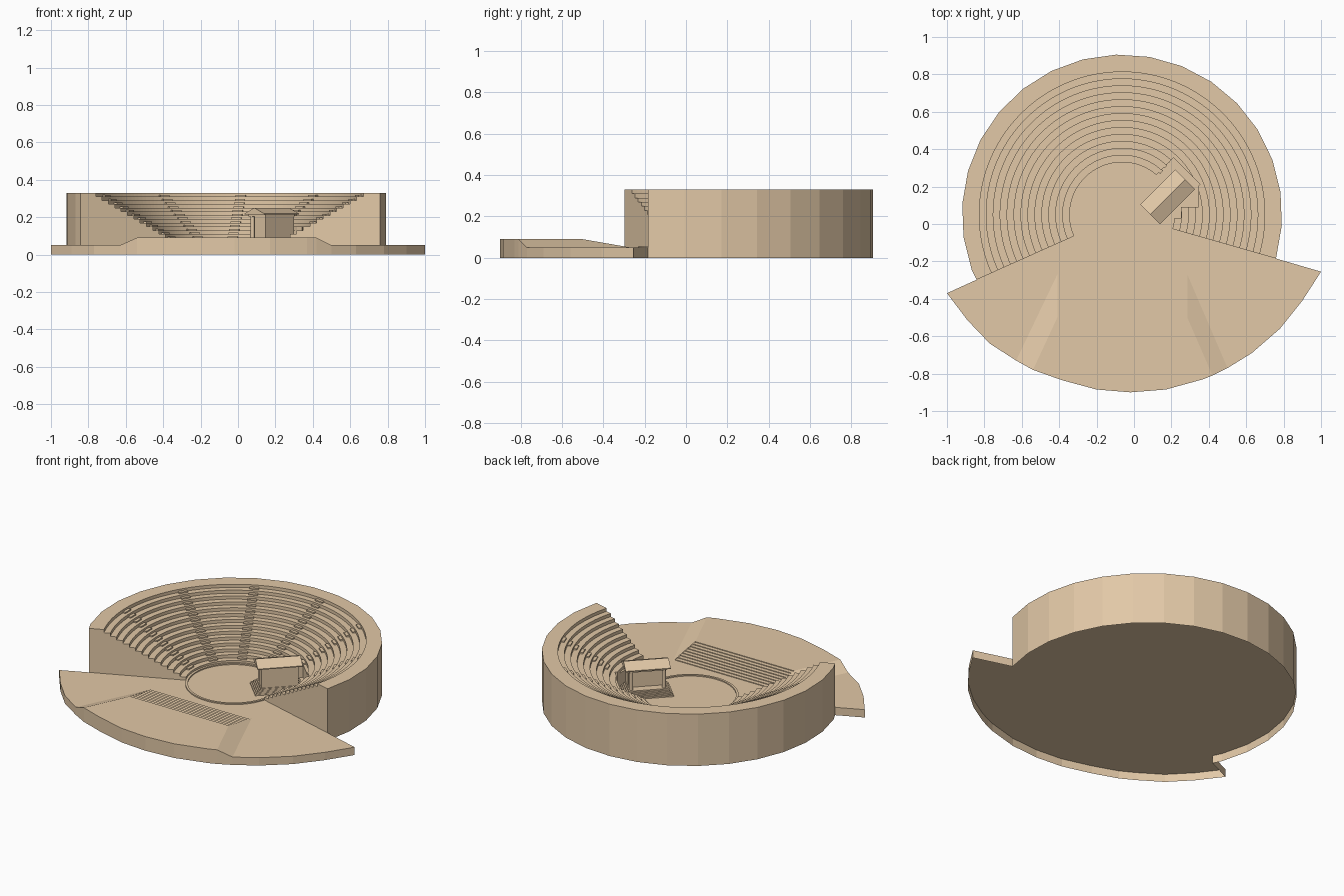
import bpy, bmesh, math
from mathutils import Matrix, Vector

if "Cube" in bpy.data.objects:
    bpy.data.objects.remove(bpy.data.objects["Cube"])

stone = bpy.data.materials.new("sandstone")
stone.diffuse_color = (0.76, 0.58, 0.385, 1)
stone.use_nodes = True
stone.node_tree.nodes["Principled BSDF"].inputs["Base Color"].default_value = stone.diffuse_color

CX, CY = -0.064, 0.05            # centre of the seating bowl
A0, SWEEP = -15.9, 220           # start angle and sweep of the seating
R_IN, R_OUT, R_TOP = 0.28, 0.856, 0.763
FLOOR, RIM, ROWS = 0.05, 0.33, 14
TREAD = (R_TOP - R_IN) / (ROWS - 1)
RISE = (RIM - FLOOR) / ROWS


def finish(name, bm, recalc=True):
    if recalc:
        bmesh.ops.recalc_face_normals(bm, faces=bm.faces)
    me = bpy.data.meshes.new(name)
    bm.to_mesh(me)
    bm.free()
    me.materials.append(stone)
    ob = bpy.data.objects.new(name, me)
    bpy.context.collection.objects.link(ob)
    return ob


def add_box(bm, x, y, z, m=Matrix()):
    """Box from (min, max) ranges, moved by matrix m."""
    size = Matrix.Diagonal((x[1] - x[0], y[1] - y[0], z[1] - z[0], 1))
    mid = Matrix.Translation(((x[0] + x[1]) / 2, (y[0] + y[1]) / 2, (z[0] + z[1]) / 2))
    bmesh.ops.create_cube(bm, size=1, matrix=m @ mid @ size)


def boxes(name, items, m=Matrix()):
    bm = bmesh.new()
    for b in items:
        add_box(bm, *b, m)
    return finish(name, bm)


def polar(r, deg):
    a = math.radians(deg)
    return CX + r * math.cos(a), CY + r * math.sin(a)


def outer_radius(off):
    """Radius of the 30-sided outer wall at an angle from the start."""
    return R_OUT * math.cos(math.radians(6)) / math.cos(math.radians(off % 12 - 6))


# Seating bowl: stepped profile swept around, with a faceted outer wall
def profile(off):
    pts = [(outer_radius(off), FLOOR), (outer_radius(off), RIM)]
    for i in reversed(range(ROWS)):
        r = R_IN + TREAD * i
        pts += [(r, FLOOR + RISE * (i + 1)), (r, FLOOR + RISE * i)]
    return pts


bm = bmesh.new()
rings = []
for k in range(SWEEP // 2 + 1):
    rings.append([bm.verts.new((*polar(r, A0 + 2 * k), z)) for r, z in profile(2 * k)])
n = len(rings[0])
for a, b in zip(rings, rings[1:]):
    for i in range(n):
        bm.faces.new((a[i], a[(i + 1) % n], b[(i + 1) % n], b[i]))
bm.faces.new(rings[0])
bm.faces.new(rings[-1])
bowl = finish("seating_bowl", bm)

# Clearing in the lowest rows around the pavilion
pav = Matrix.Translation((0.18, 0.145, 0)) @ Matrix.Rotation(math.radians(45), 4, 'Z')
cutters = [
    boxes("clearing_cutter", [((-0.17, 0.17), (-0.075, 0.125), (0, 0.5))], pav),
    boxes("clearing_cutter_low", [((0.1, 0.25), (0.03, 0.15), (0, 0.5))]),
    boxes("clearing_cutter_high", [((0.1, 0.345), (0.09, 0.2), (0, 0.5))]),
]
bpy.context.view_layer.objects.active = bowl
for c in cutters:
    mod = bowl.modifiers.new("clearing", 'BOOLEAN')
    mod.operation, mod.solver, mod.object = 'DIFFERENCE', 'EXACT', c
    bpy.ops.object.modifier_apply(modifier=mod.name)
    bpy.data.objects.remove(c)

# Open the underside of the bowl, the ground plate closes it
bm = bmesh.new()
bm.from_mesh(bowl.data)
low = [f for f in bm.faces if all(v.co.z < FLOOR + 1e-4 for v in f.verts)]
bmesh.ops.delete(bm, geom=low, context='FACES')
bm.to_mesh(bowl.data)
bm.free()

# Aisles: small intermediate steps on each tread
bm = bmesh.new()
for k in range(6):
    ang = 20 + 32 * k
    m = Matrix.Translation((CX, CY, 0)) @ Matrix.Rotation(math.radians(ang), 4, 'Z')
    for i in range(6 if k == 0 else 1, ROWS):
        r, z = R_IN + TREAD * i, FLOOR + RISE * i
        add_box(bm, (r - TREAD / 2, r + 0.004), (-0.027, 0.027), (z - 0.004, z + 0.008), m)
finish("aisle_steps", bm)

# Ground plate: floor sheet under everything with a skirt, hollow below
rim = [(-1, -.37), (-.89, -.515), (-.77, -.64), (-.63, -.73), (-.54, -.78), (-.385, -.835),
       (-.2, -.885), (-.02, -.9), (.17, -.885), (.37, -.83), (.42, -.81), (.5, -.77),
       (.63, -.69), (.78, -.56), (.9, -.41), (1, -.255)]
back = [polar(outer_radius(o), A0 + o) for o in list(range(0, SWEEP, 12)) + [SWEEP]]
bm = bmesh.new()
top = [bm.verts.new((x, y, FLOOR)) for x, y in rim + back]
bottom = [bm.verts.new((v.co.x, v.co.y, 0)) for v in top]
bm.faces.new(top)
for i in range(len(top)):
    j = (i + 1) % len(top)
    bm.faces.new((top[j], top[i], bottom[i], bottom[j]))
finish("ground_plate", bm, recalc=False)

# Low curb around the round performance floor
bm = bmesh.new()
curb = [[bm.verts.new((*polar(r, 5 * k), z)) for r, z in
         ((0.266, FLOOR), (0.266, FLOOR + 0.007), (R_IN, FLOOR + 0.007), (R_IN, FLOOR))]
        for k in range(72)]
for k in range(72):
    a, b = curb[k], curb[(k + 1) % 72]
    for i in range(3):
        bm.faces.new((a[i], a[i + 1], b[i + 1], b[i]))
finish("orchestra_curb", bm)

# Raised stage with sloping flanks
TOP, XL, XR, Y0, Y1 = 0.09, -0.41, 0.285, -0.5, -0.27
edge = rim[4:11]
bm = bmesh.new()


def face(pts):
    bm.faces.new([bm.verts.new(p) for p in pts])


face([(XL, Y0, TOP)] + [(x, y, TOP) for x, y in edge] + [(XR, Y0, TOP)])
face([(XL, Y1, FLOOR), (*rim[3], FLOOR), (*edge[0], TOP), (XL, Y0, TOP)])
face([(XR, Y1, FLOOR), (XR, Y0, TOP), (*edge[-1], TOP), (*rim[11], FLOOR)])
face([(*rim[3], FLOOR), (*edge[0], FLOOR), (*edge[0], TOP)])
face([(*rim[11], FLOOR), (*edge[-1], TOP), (*edge[-1], FLOOR)])
for p, q in zip(edge, edge[1:]):
    face([(*p, FLOOR), (*q, FLOOR), (*q, TOP), (*p, TOP)])
face([(XL, Y0, FLOOR), (XL, Y0, TOP), (XR, Y0, TOP), (XR, Y0, FLOOR)])
bmesh.ops.remove_doubles(bm, verts=bm.verts, dist=1e-5)
finish("stage", bm)

# Shallow stairs from stage down to the orchestra
STEPS = 9
dy = (Y1 - Y0) / STEPS
boxes("stage_stairs", [((XL, XR), (Y0 + dy * k, Y0 + dy * (k + 1)),
                        (FLOOR, FLOOR + (TOP - FLOOR) * (STEPS - 1 - k) / STEPS))
                       for k in range(STEPS - 1)])

# Pavilion: stepped podium, chamber, columns, beam and gabled roof
boxes("pavilion_podium", [((-0.146 + 0.008 * i, 0.146 - 0.008 * i), (-0.074 + 0.002 * i, 0.104 - 0.008 * i),
                           (FLOOR, FLOOR + 0.008 * (i + 1))) for i in range(5)], pav)
boxes("pavilion_chamber", [((-0.108, 0.108), (-0.062, 0.02), (0.08, 0.21))], pav)
boxes("pavilion_beam", [((-0.11, 0.11), (-0.064, 0.064), (0.203, 0.216))], pav)
bm = bmesh.new()
for x in (-0.096, 0.096):
    bmesh.ops.create_cone(bm, cap_ends=True, segments=12, radius1=0.012, radius2=0.011,
                          depth=0.12, matrix=pav @ Matrix.Translation((x, 0.05, 0.147)))
finish("pavilion_columns", bm)

bm = bmesh.new()
ends = [[bm.verts.new(pav @ Vector((x, y, z))) for y, z in
         ((-0.074, 0.213), (0.074, 0.213), (0.074, 0.219), (0, 0.25), (-0.074, 0.219))]
        for x in (-0.132, 0.132)]
for e in ends:
    bm.faces.new(e)
for i in range(5):
    j = (i + 1) % 5
    bm.faces.new((ends[0][i], ends[0][j], ends[1][j], ends[1][i]))
finish("pavilion_roof", bm)
